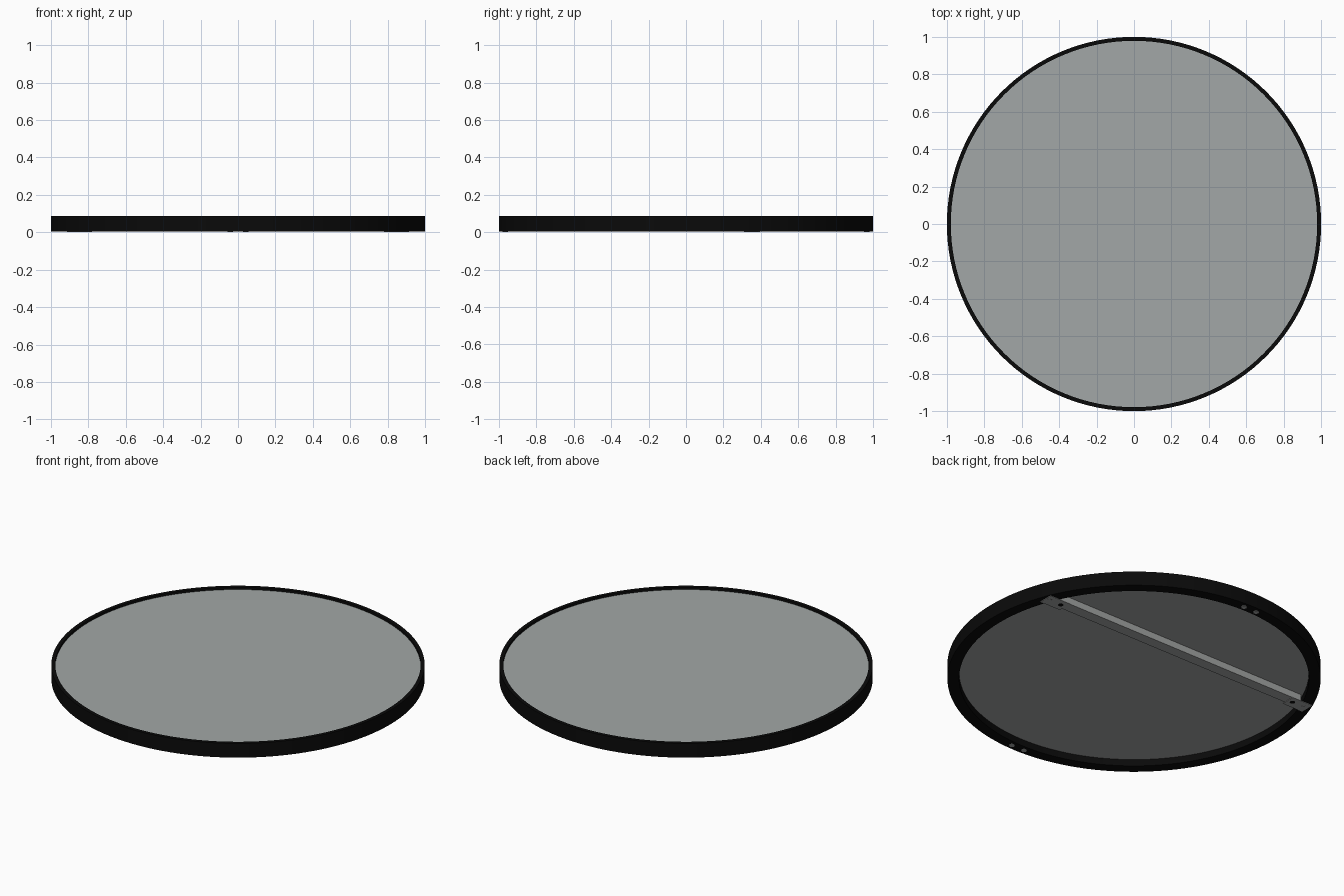
import bpy, bmesh, math
from mathutils import Matrix, Vector

if "Cube" in bpy.data.objects:
    bpy.data.objects.remove(bpy.data.objects["Cube"])

SEGMENTS = 128


def make_material(name, color):
    mat = bpy.data.materials.new(name)
    mat.use_nodes = True
    mat.diffuse_color = color
    mat.node_tree.nodes["Principled BSDF"].inputs["Base Color"].default_value = color
    return mat


black = make_material("black frame", (0.003, 0.003, 0.003, 1))
silver = make_material("silver glass", (0.36, 0.39, 0.385, 1))
steel = make_material("grey steel", (0.37, 0.38, 0.375, 1))


def finish(name, bm, mat, smooth=False):
    bmesh.ops.recalc_face_normals(bm, faces=bm.faces[:])
    mesh = bpy.data.meshes.new(name)
    bm.to_mesh(mesh)
    bm.free()
    mesh.materials.append(mat)
    obj = bpy.data.objects.new(name, mesh)
    bpy.context.collection.objects.link(obj)
    if smooth:
        bpy.ops.object.select_all(action="DESELECT")
        obj.select_set(True)
        bpy.context.view_layer.objects.active = obj
        bpy.ops.object.shade_smooth_by_angle(angle=math.radians(30))
    return obj


def disc(name, radius, z0, z1, mat, x=0, y=0, segments=SEGMENTS):
    bm = bmesh.new()
    bmesh.ops.create_cone(bm, cap_ends=True, segments=segments, radius1=radius,
                          radius2=radius, depth=z1 - z0,
                          matrix=Matrix.Translation((x, y, (z0 + z1) / 2)))
    return finish(name, bm, mat, True)


def box(name, low, high, mat):
    low, high = Vector(low), Vector(high)
    bm = bmesh.new()
    bmesh.ops.create_cube(bm, size=1, matrix=Matrix.Translation((low + high) / 2)
                          @ Matrix.Diagonal((*(high - low), 1)))
    return finish(name, bm, mat)


def ring(name, profile, mat):
    # Sweep a closed (radius, height) profile around the z axis
    bm = bmesh.new()
    loops = []
    for i in range(SEGMENTS):
        a = math.tau * i / SEGMENTS
        loops.append([bm.verts.new((r * math.cos(a), r * math.sin(a), z)) for r, z in profile])
    n = len(profile)
    for i in range(SEGMENTS):
        here, there = loops[i], loops[(i + 1) % SEGMENTS]
        for j in range(n):
            k = (j + 1) % n
            bm.faces.new((here[j], there[j], there[k], here[k]))
    return finish(name, bm, mat, True)


# Round frame: thin rim on top, wider flange underneath
ring("round_frame", [(1, 0.004), (1, 0.088), (0.979, 0.088), (0.979, 0.06),
                     (0.937, 0.06), (0.937, 0.004)], black)

# Mirror glass and backing board
disc("mirror_glass", 0.98, 0.06, 0.075, silver)
disc("backing_board", 0.938, 0.043, 0.061, steel)

# Hanging rail across the back
box("hanging_rail", (-0.84, 0.325, 0.004), (0.84, 0.39, 0.044), steel)

# Rail end plates with a dark slot hole and a screw on the flange
for side, label in ((1, "left"), (-1, "right")):
    xs = sorted((side * 0.78, side * 0.915))
    box(label + "_end_plate", (xs[0], 0.31, 0.001), (xs[1], 0.395, 0.0045), steel)
    disc(label + "_plate_hole", 0.015, 0.0005, 0.002, black, side * 0.81, 0.355, 20)
    disc(label + "_plate_screw", 0.014, 0, 0.003, steel, side * 0.89, 0.355, 20)

# Pairs of small screws in the flange at front and back
for y, end in ((0.967, "back"), (-0.967, "front")):
    for x, label in ((0.042, "left"), (-0.042, "right")):
        disc(f"{end}_{label}_frame_screw", 0.015, 0, 0.005, steel, x, y, 20)
